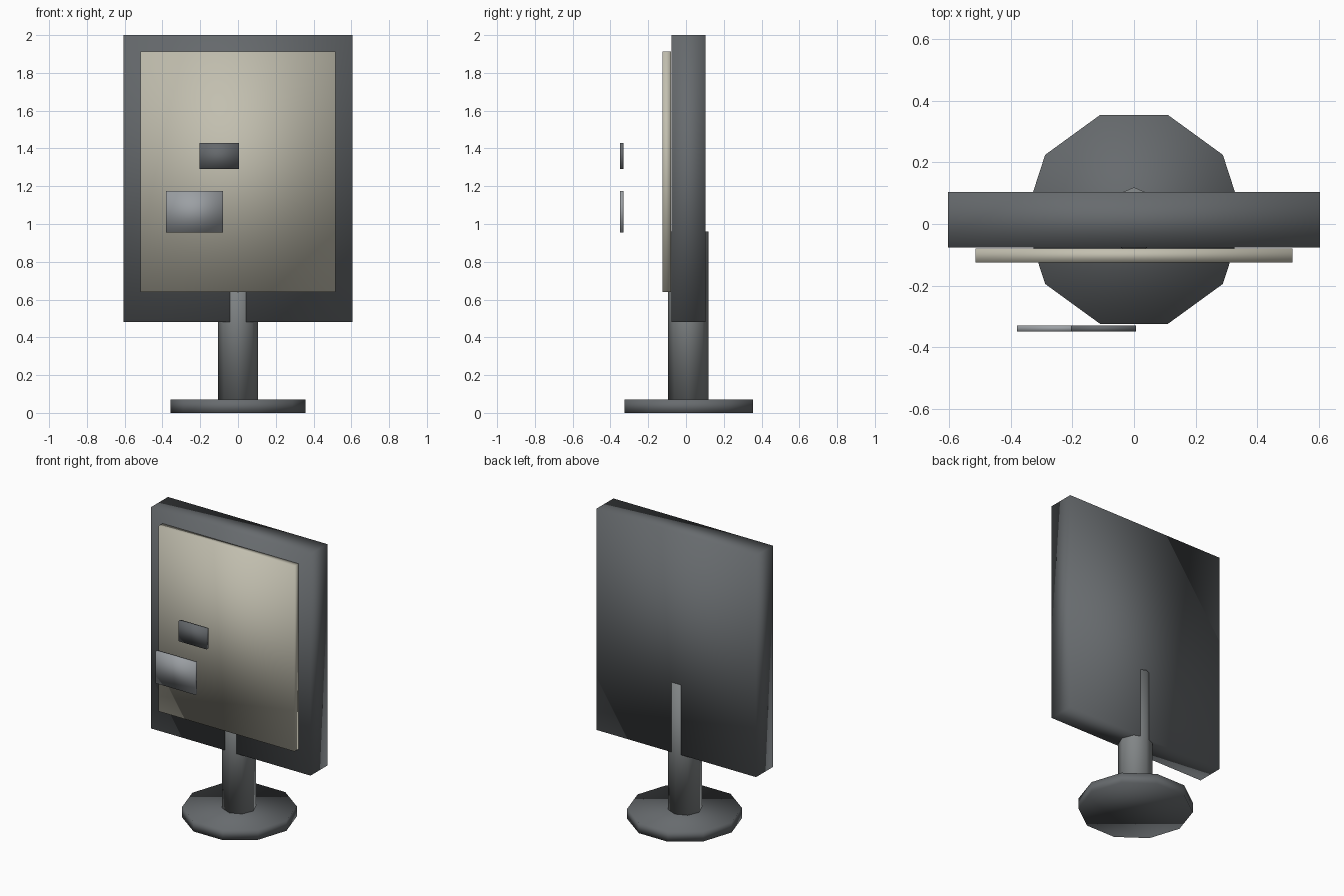
import bpy
import bmesh
import math
from mathutils import Matrix, Vector

cube = bpy.data.objects.get("Cube")
if cube:
    bpy.data.objects.remove(cube, do_unlink=True)


def material(name, rgb):
    mat = bpy.data.materials.new(name)
    mat.use_nodes = True
    mat.diffuse_color = (*rgb, 1)
    mat.node_tree.nodes["Principled BSDF"].inputs["Base Color"].default_value = (*rgb, 1)
    return mat


def finish(name, bm, mat):
    """Turn a bmesh into a softly shaded object."""
    bmesh.ops.recalc_face_normals(bm, faces=bm.faces)
    for face in bm.faces:
        face.smooth = True
    mesh = bpy.data.meshes.new(name)
    bm.to_mesh(mesh)
    bm.free()
    mesh.materials.append(mat)
    obj = bpy.data.objects.new(name, mesh)
    bpy.context.collection.objects.link(obj)
    return obj


def box(name, low, high, mat):
    low, high = Vector(low), Vector(high)
    bm = bmesh.new()
    matrix = Matrix.Translation((low + high) / 2) @ Matrix.Diagonal((*(high - low), 1))
    bmesh.ops.create_cube(bm, size=1, matrix=matrix)
    return finish(name, bm, mat)


def prism(name, sides, radius, y, bottom, top, mat):
    """Upright prism with a corner pointing along +x."""
    bm = bmesh.new()
    ring = [bm.verts.new((radius * math.cos(a), y + radius * math.sin(a), bottom))
            for a in (math.tau * i / sides for i in range(sides))]
    floor = bm.faces.new(ring)
    lid = bmesh.ops.extrude_face_region(bm, geom=[floor], use_keep_orig=True)
    verts = [g for g in lid["geom"] if isinstance(g, bmesh.types.BMVert)]
    bmesh.ops.translate(bm, verts=verts, vec=(0, 0, top - bottom))
    return finish(name, bm, mat)


dark_grey = material("dark grey", (0.135, 0.146, 0.155))
mid_grey = material("mid grey", (0.22, 0.235, 0.24))
beige = material("beige", (0.54, 0.52, 0.43))
light_grey = material("light grey", (0.33, 0.35, 0.37))
slate = material("slate", (0.13, 0.14, 0.15))

# Stand
prism("base", 10, 0.357, 0.015, 0, 0.07, dark_grey)
prism("post", 8, 0.107, 0.012, 0.07, 0.96, mid_grey)

# Display housing and its raised screen
box("housing", (-0.605, -0.077, 0.48), (0.605, 0.104, 2), dark_grey)
box("screen", (-0.516, -0.125, 0.64), (0.516, -0.08, 1.912), beige)

# Small panels floating in front of the screen
box("upper_floating_panel", (-0.205, -0.35, 1.29), (0.006, -0.33, 1.43), slate)
box("lower_floating_panel", (-0.38, -0.35, 0.955), (-0.08, -0.33, 1.175), light_grey)
